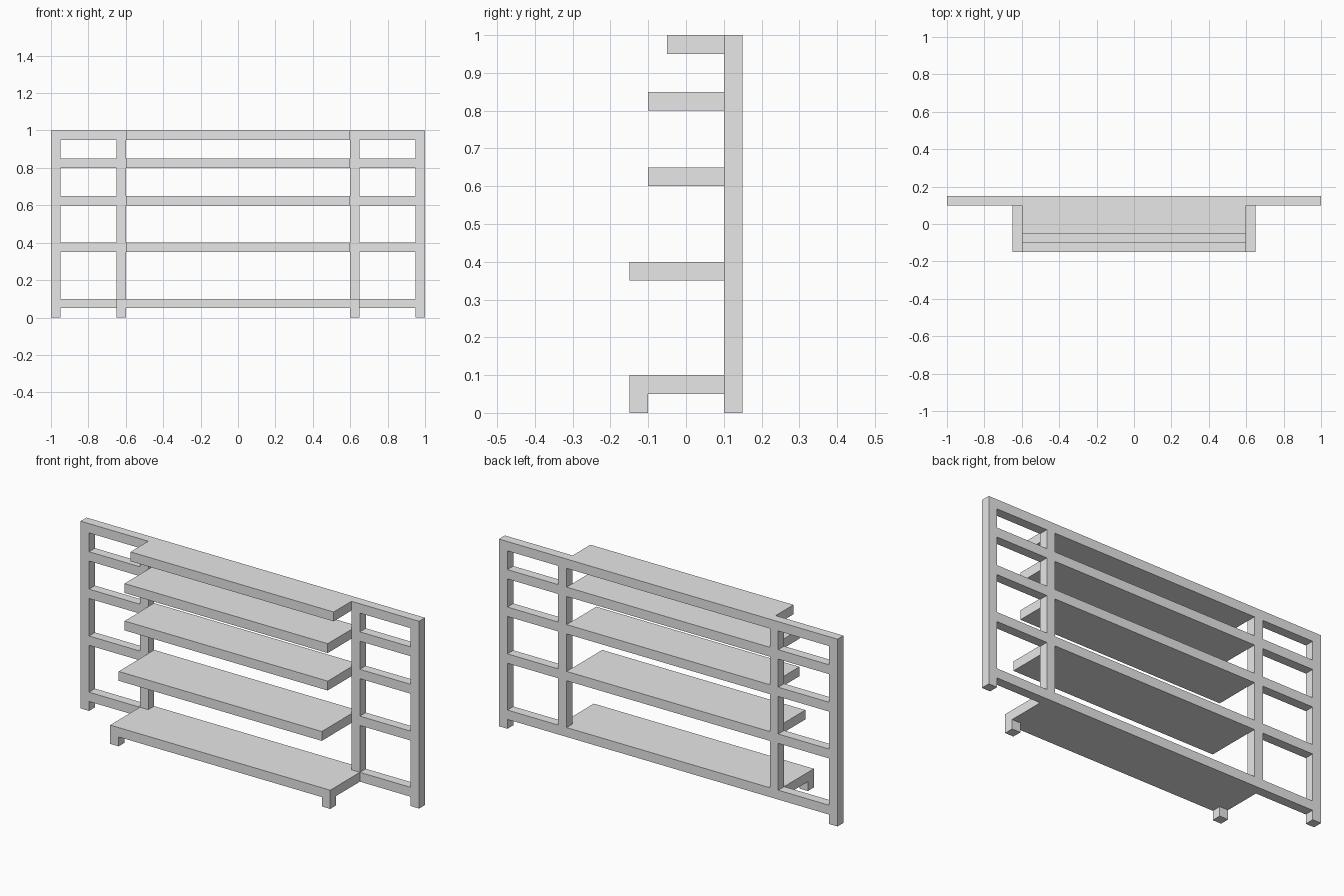
import bpy
import bmesh

if "Cube" in bpy.data.objects:
    bpy.data.objects.remove(bpy.data.objects["Cube"], do_unlink=True)

grey = bpy.data.materials.new("plain grey")
grey.use_nodes = True
grey.diffuse_color = (0.8, 0.8, 0.8, 1)
grey.node_tree.nodes["Principled BSDF"].inputs["Base Color"].default_value = (0.8, 0.8, 0.8, 1)

T = 0.05           # board and bar thickness
BACK, FRAME = 0.15, 0.10   # rear and front planes of the back frame


def extruded_cells(name, xs, ys, filled, vector, plane):
    """Fill chosen cells of a grid, extrude them and merge flat faces."""
    bm = bmesh.new()
    for a0, a1 in zip(xs, xs[1:]):
        for b0, b1 in zip(ys, ys[1:]):
            if filled((a0 + a1) / 2, (b0 + b1) / 2):
                corners = [(a0, b0), (a1, b0), (a1, b1), (a0, b1)]
                bm.faces.new([bm.verts.new(plane(a, b)) for a, b in corners])
    bmesh.ops.remove_doubles(bm, verts=bm.verts, dist=0.001)
    grown = bmesh.ops.extrude_face_region(bm, geom=bm.faces[:], use_keep_orig=True)
    moved = [g for g in grown["geom"] if isinstance(g, bmesh.types.BMVert)]
    bmesh.ops.translate(bm, verts=moved, vec=vector)
    bmesh.ops.recalc_face_normals(bm, faces=bm.faces)
    mesh = bpy.data.meshes.new(name)
    bm.to_mesh(mesh)
    bm.free()
    mesh.materials.append(grey)
    obj = bpy.data.objects.new(name, mesh)
    bpy.context.collection.objects.link(obj)
    return obj


def box(name, x0, x1, y0, y1, z0, z1):
    return extruded_cells(name, [x0, x1], [y0, y1], lambda x, y: True,
                          (0, 0, z1 - z0), lambda x, y: (x, y, z0))


# Shelf name, underside height, front edge, half width
shelves = [
    ("bottom_shelf", 0.05, -0.15, 0.65),
    ("lower_shelf", 0.35, -0.15, 0.60),
    ("middle_shelf", 0.60, -0.10, 0.60),
    ("upper_shelf", 0.80, -0.10, 0.60),
    ("top_shelf", 0.95, -0.05, 0.60),
]
rails = [s[1] for s in shelves]


# Back frame: outer posts to the floor, inner posts on the bottom rail
def in_frame(x, z):
    outer = abs(x) > 0.95
    inner = 0.60 < abs(x) < 0.65 and z > T
    return outer or inner or any(r < z < r + T for r in rails)


half = [0.60, 0.65, 0.95, 1.0]
frame_xs = [-x for x in reversed(half)] + half
frame_zs = [0] + [z for r in rails for z in (r, r + T)]
extruded_cells("back_frame", frame_xs, frame_zs, in_frame,
               (0, BACK - FRAME, 0), lambda x, z: (x, FRAME, z))

# Stepped shelves reaching forward from the rails
for name, z, front, w in shelves:
    box(name, -w, w, front, FRAME, z, z + T)

# Short front legs under the bottom shelf
for name, x in (("right_front_leg", -0.65), ("left_front_leg", 0.60)):
    box(name, x, x + T, -0.15, -0.10, 0, T)
